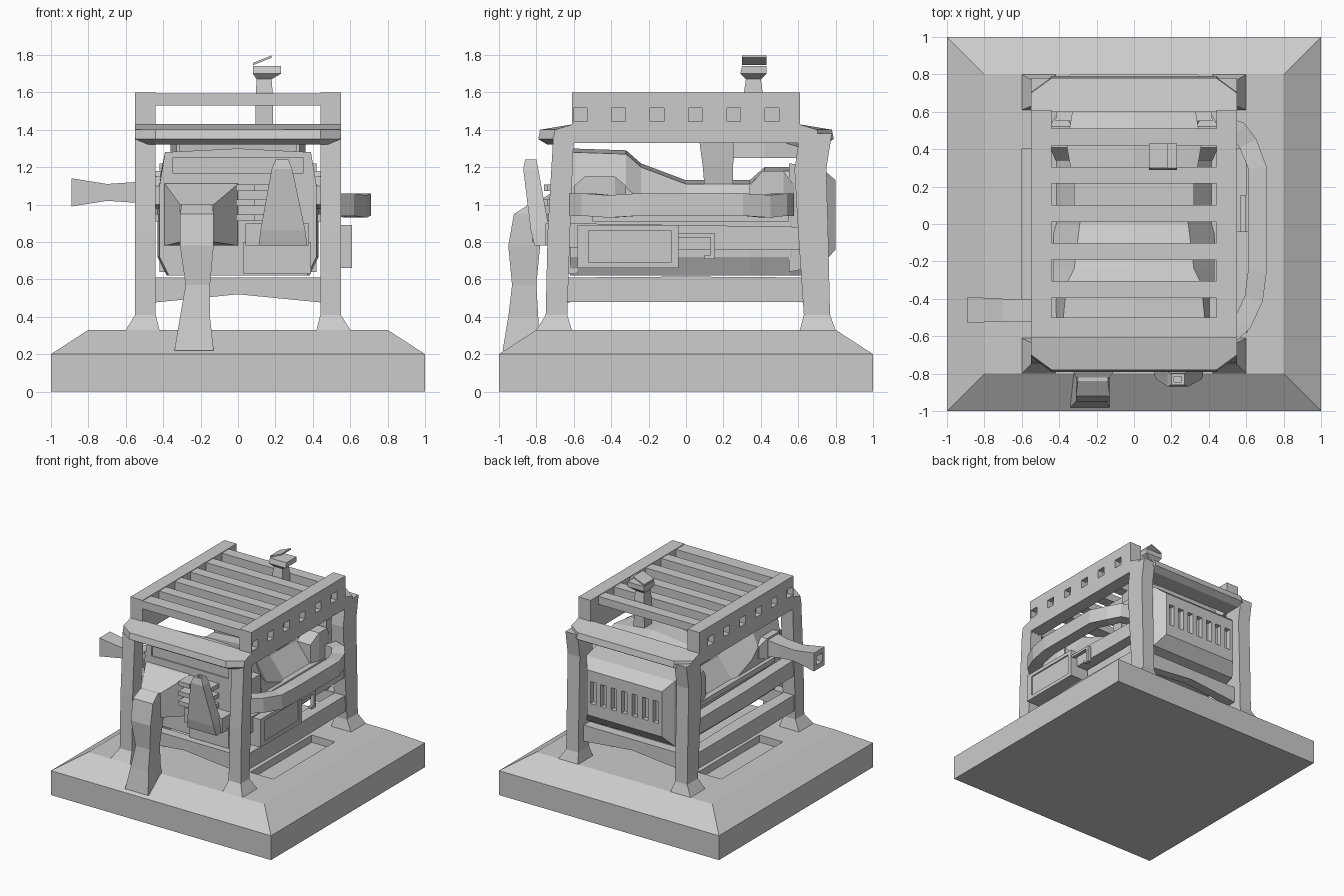
import bpy, bmesh
from mathutils import Vector

cube = bpy.data.objects.get("Cube")
if cube:
    bpy.data.objects.remove(cube)

GREY = (0.6, 0.6, 0.6, 1)
mat = bpy.data.materials.new("plain grey")
mat.use_nodes = True
mat.diffuse_color = GREY
mat.node_tree.nodes["Principled BSDF"].inputs["Base Color"].default_value = GREY


def loft(name, rings):
    """Skin closed rings of points and cap both ends."""
    bm = bmesh.new()
    vs = [[bm.verts.new(p) for p in ring] for ring in rings]
    n = len(rings[0])
    for a, b in zip(vs, vs[1:]):
        for i in range(n):
            j = (i + 1) % n
            bm.faces.new((a[i], a[j], b[j], b[i]))
    bm.faces.new(vs[0])
    bm.faces.new(vs[-1])
    bmesh.ops.recalc_face_normals(bm, faces=bm.faces)
    mesh = bpy.data.meshes.new(name)
    bm.to_mesh(mesh)
    bm.free()
    mesh.materials.append(mat)
    ob = bpy.data.objects.new(name, mesh)
    bpy.context.collection.objects.link(ob)
    return ob


def taper(name, axis, stations, side=1):
    """Rectangular tube along an axis; station = (t, a0, a1, b0, b1)."""
    rings = []
    for t, a0, a1, b0, b1 in stations:
        ring = []
        for a, b in ((a0, b0), (a1, b0), (a1, b1), (a0, b1)):
            p = {"x": (t, a, b), "y": (a, t, b), "z": (a, b, t)}[axis]
            ring.append((p[0] * side, p[1], p[2]))
        rings.append(ring)
    return loft(name, rings)


def box(name, x0, x1, y0, y1, z0, z1, side=1):
    return taper(name, "z", [(z0, x0, x1, y0, y1), (z1, x0, x1, y0, y1)], side)


def sweep(name, path, w, h):
    """Flat path in plan with a rectangular section."""
    pts = [Vector(p) for p in path]
    rings = []
    for i, p in enumerate(pts):
        d = (pts[min(i + 1, len(pts) - 1)] - pts[max(i - 1, 0)]).normalized()
        s = d.cross(Vector((0, 0, 1))) * w / 2
        u = Vector((0, 0, h / 2))
        rings.append([p + s + u, p - s + u, p - s - u, p + s - u])
    return loft(name, rings)


def cut(ob, cutters):
    for c in cutters:
        c.hide_render = True
        m = ob.modifiers.new("cut", "BOOLEAN")
        m.operation, m.object, m.solver = "DIFFERENCE", c, "EXACT"
        bpy.context.view_layer.objects.active = ob
        bpy.ops.object.modifier_apply(modifier=m.name)
        bpy.data.objects.remove(c)


# Plinth with sloped rim and a sunken slot along each side
plinth = taper("plinth", "z", [(0, -1, 1, -1, 1), (.2, -1, 1, -1, 1),
                               (.33, -.8, .8, -.8, .8)])
cut(plinth, [box("slot_cutter", .39, .6, -.4, .4, .27, .5, s) for s in (1, -1)])

for s, tag in ((1, "left"), (-1, "right")):
    # Posts with flared feet
    taper("front_post_" + tag, "z", [
        (.33, .42, .6, -.8, -.61), (.41, .44, .55, -.75, -.635),
        (.85, .44, .55, -.74, -.62), (1.36, .44, .55, -.71, -.6)], s)
    taper("back_post_" + tag, "z", [
        (.33, .42, .6, .61, .8), (.41, .44, .55, .63, .77),
        (.85, .44, .55, .6, .76), (1.19, .44, .55, .58, .75),
        (1.38, .44, .55, .61, .78)], s)
    # Side rails
    taper("lower_rail_" + tag, "y", [(-.65, .45, .54, .48, .61), (0, .44, .55, .48, .615),
                                     (.65, .45, .54, .48, .61)], s)
    taper("upper_rail_" + tag, "y", [(-.65, .45, .54, .77, .9), (0, .45, .55, .76, .89),
                                     (.65, .45, .54, .76, .88)], s)
    # Roof side plate with a row of square holes
    plate = box("roof_plate_" + tag, .44, .55, -.61, .61, 1.33, 1.6, s)
    cut(plate, [box("hole_cutter", .5, .6, y - .037, y + .037, 1.445, 1.515, s)
                for y in [-.565 + .205 * i for i in range(6)]])

# Roof slats
for i in range(6):
    y = -.555 + .204 * i
    w = .055 if i == 0 else .045
    box(f"roof_slat_{i}", -.45, .45, y - w, y + w, 1.53, 1.595)

# Front and back beams with chamfered ends, and arched lower cross bars
for s, tag in ((-1, "front"), (1, "back")):
    outline = [(-.55, .6), (-.55, .71), (-.44, .79), (.44, .79), (.55, .71), (.55, .6)]
    loft(tag + "_beam", [[(x, s * (y - inset * (y > .65)), z + lift * (y < .65))
                          for x, y in outline]
                         for z, inset, lift in ((1.32, .05, 0), (1.35, 0, 0),
                                                (1.4, .01, .03))])
    taper(tag + "_cross_bar", "x", [
        (-.46, s * .7, s * .62, .475, .61), (0, s * .7, s * .62, .52, .61),
        (.46, s * .7, s * .62, .475, .61)])


def section(y, top_w, wide, top, bottom=.62):
    shoulder = top - .2
    half = [(wide - .05, bottom), (wide, bottom + .1), (wide, shoulder),
            (top_w, top - .02), (0, top)]
    return [(x, y, z) for x, z in half] + [(-x, y, z) for x, z in reversed(half[:-1])]


# Machine body, high in front and lower behind
body = loft("machine_body", [
    section(-.62, .39, .42, 1.3), section(-.32, .36, .43, 1.29),
    section(-.24, .32, .43, 1.22), section(0, .29, .43, 1.13),
    section(.34, .29, .43, 1.13), section(.42, .33, .42, 1.2),
    section(.56, .33, .42, 1.2), section(.62, .33, .4, 1.12)])
cut(body, [box("strip_cutter", -.35, .35, -.7, -.61, 1.17, 1.25)])

# Shoulder casings on both flanks
for s, tag in ((1, "left"), (-1, "right")):
    taper("front_casing_" + tag, "y", [(-.6, .3, .44, 1, 1.1), (-.54, .3, .47, .98, 1.15),
                                       (-.38, .3, .47, .98, 1.15), (-.32, .3, .44, 1, 1.1)], s)
    taper("back_casing_" + tag, "y", [(.34, .3, .42, .95, 1.1), (.41, .3, .45, .95, 1.18),
                                      (.52, .3, .45, .95, 1.18), (.58, .3, .42, .95, 1.1)], s)
    box("flank_ledge_" + tag, .3, .46, -.5, .55, .91, .95, s)

# Rear radiator with vertical slots
radiator = taper("radiator", "y", [(.55, -.42, .42, .64, 1.22), (.72, -.4, .4, .67, 1.2),
                                   (.8, -.34, .34, .76, 1.13)])
cut(radiator, [box("vent_cutter", x - .025, x + .025, .76, .9, .86, 1.04)
               for x in [-.285 + .095 * i for i in range(7)]])

# Air box, its stem and the chimney
loft("air_box", [[(x, y, z) for x, z in ((-w, 1.26), (w, 1.25), (w, t), (0, t + .04), (-w, t))]
                 for y, w, t in ((.25, .33, 1.36), (.42, .36, 1.36), (.6, .33, 1.31))])
taper("air_box_stem", "z", [(1.08, -.28, .28, .1, .25), (1.2, -.3, .3, .09, .25),
                            (1.35, -.32, .32, .07, .27)])
taper("chimney", "z", [(1.3, .09, .19, .31, .41), (1.6, .095, .185, .31, .41),
                       (1.67, .1, .18, .32, .4), (1.7, .08, .23, .29, .43),
                       (1.74, .08, .23, .3, .43)])
flap = [(.08, .3), (.18, .3), (.18, .43), (.08, .43)]
loft("chimney_flap", [[(x, y, 1.745 + (x - .08) * .4 + lift) for x, y in flap]
                      for lift in (0, .012)])

# Bent side bar
sweep("side_bar", [(.5, -.6, 1), (.58, -.53, 1), (.64, -.4, .99), (.66, -.25, 1),
                   (.66, .3, 1), (.61, .43, .99), (.56, .5, 1), (.47, .53, 1)], .1, .12)

# Side cabinet with inset door and a bent latch
cabinet = box("cabinet", .44, .61, -.58, -.04, .66, .89)
cut(cabinet, [box("door_cutter", .6, .7, -.52, -.08, .69, .86)])
box("latch_arm", .57, .6, -.05, .15, .825, .845)
box("latch_drop", .57, .6, .13, .155, .72, .845)
box("latch_grip", .57, .6, .1, .155, .71, .73)

# Side exhaust with open mouth
exhaust = taper("side_exhaust", "x", [(-.89, -.53, -.39, .99, 1.14), (-.7, -.52, -.4, 1.02, 1.11),
                                      (-.55, -.52, -.4, 1.01, 1.12), (-.38, -.54, -.38, .98, 1.15)])
cut(exhaust, [box("mouth_cutter", -.95, -.8, -.5, -.42, 1.03, 1.1)])

# Front spout: funnel from the body, then a waisted chute down to the plinth
taper("spout_funnel", "y", [(-.58, -.4, 0, .78, 1.12), (-.64, -.39, 0, .78, 1.11),
                            (-.82, -.31, -.13, .8, 1)])
taper("spout_chute", "z", [
    (.22, -.34, -.13, -.98, -.78), (.4, -.31, -.15, -.95, -.79),
    (.57, -.28, -.15, -.93, -.8), (.78, -.31, -.13, -.95, -.78),
    (.95, -.31, -.13, -.92, -.76), (1, -.3, -.14, -.84, -.76)])

# Front tower with hollow top, foot box and rungs
tower = taper("tower", "z", [(.78, .11, .37, -.81, -.73), (.86, .12, .36, -.83, -.73),
                             (1.19, .18, .29, -.87, -.79), (1.24, .2, .27, -.86, -.8)])
cut(tower, [box("tower_cutter", .215, .255, -.845, -.815, 1.18, 1.3)])
box("tower_foot", .04, .38, -.75, -.6, .78, .9)
box("tower_base", .03, .39, -.68, -.58, .63, .8)
for i in range(3):
    z = .93 + .08 * i
    box(f"rung_{i}", -.01, .26, -.74, -.6, z - .018, z + .018)
    box(f"rung_cap_{i}", -.01, .09, -.76, -.74, z - .018, z + .018)
